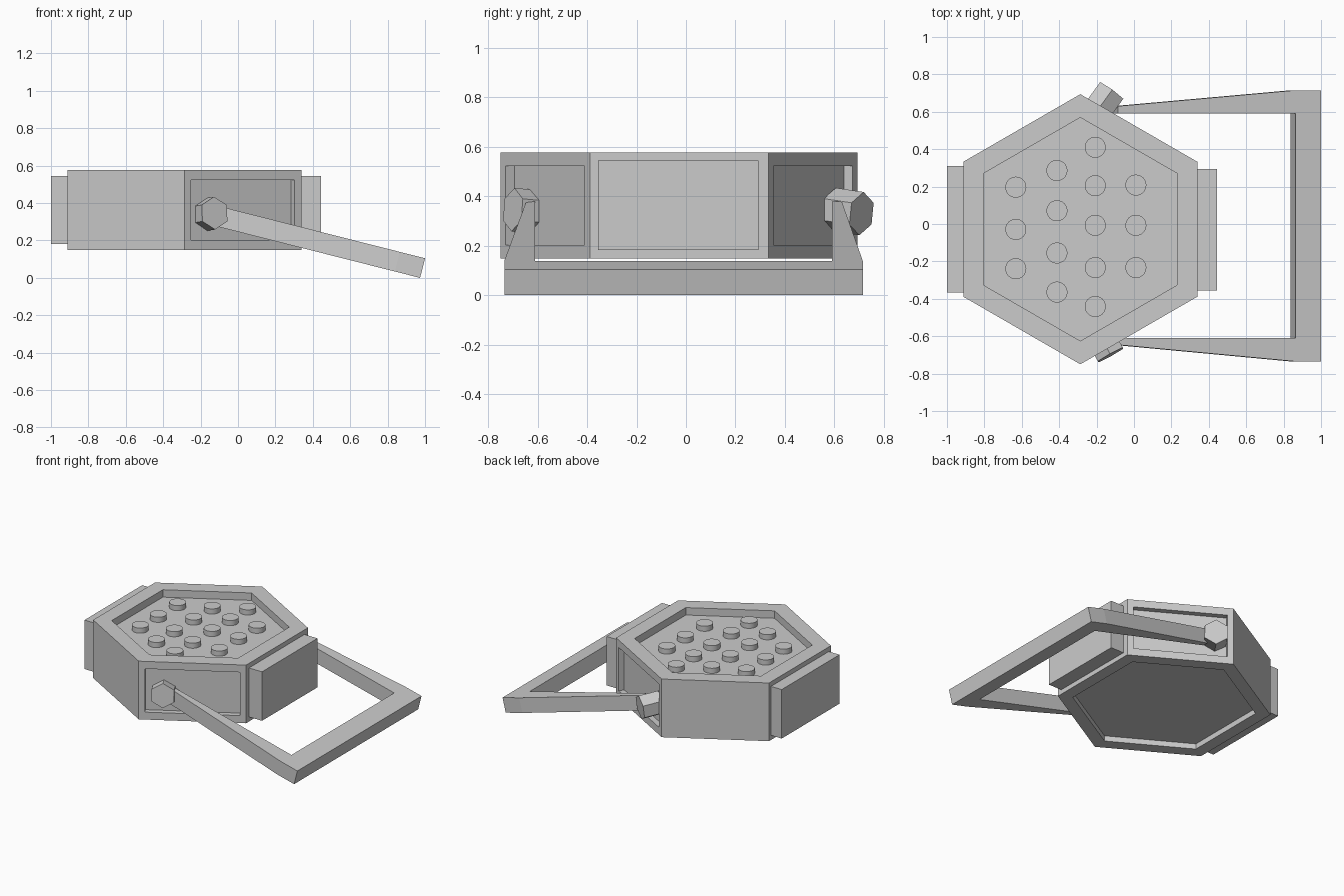
import bpy, bmesh
from math import cos, sin, pi, radians
from mathutils import Matrix, Vector

if "Cube" in bpy.data.objects:
    bpy.data.objects.remove(bpy.data.objects["Cube"])


def ngon(n, r):
    # regular polygon with a corner on +y
    return [(-r * sin(2 * pi * i / n), r * cos(2 * pi * i / n)) for i in range(n)]


def prism_mesh(pts, h, mat):
    # profile in local xy, extruded along local z, placed by mat
    bm = bmesh.new()
    f = bm.faces.new([bm.verts.new((x, y, 0)) for x, y in pts])
    ext = bmesh.ops.extrude_face_region(bm, geom=[f], use_keep_orig=True)["geom"]
    bmesh.ops.translate(bm, verts=[e for e in ext if isinstance(e, bmesh.types.BMVert)], vec=(0, 0, h))
    bm.transform(mat)
    bmesh.ops.recalc_face_normals(bm, faces=bm.faces[:])
    return bm


def finish(name, bm):
    me = bpy.data.meshes.new(name)
    bm.to_mesh(me)
    bm.free()
    ob = bpy.data.objects.new(name, me)
    bpy.context.collection.objects.link(ob)
    return ob


def recess(bm, face, sxy, sz, depth):
    # shrink a copy of the face inside its border, then sink it
    n, c = face.normal.copy(), face.calc_center_median()
    face = bmesh.ops.extrude_discrete_faces(bm, faces=[face])["faces"][0]
    for v in face.verts:
        d = v.co - c
        v.co = c + Vector((d.x * sxy, d.y * sxy, d.z * sz))
    face = bmesh.ops.extrude_discrete_faces(bm, faces=[face])["faces"][0]
    bmesh.ops.translate(bm, verts=face.verts[:], vec=-n * depth)


# hexagonal body with sunken top, bottom and two side panels
CX, CY = -0.287, -0.028
bm = prism_mesh(ngon(6, 0.722), 0.43, Matrix.Translation((CX, CY, 0.148)))
bm.normal_update()
for f in bm.faces[:]:
    n = f.normal
    if n.z > 0.5:
        recess(bm, f, 0.827, 1, 0.055)
    elif n.z < -0.5:
        recess(bm, f, 0.86, 1, 0.04)
    elif 0.3 < n.x < 0.7:
        recess(bm, f, 0.885, 0.745, 0.04)
finish("body", bm)

# end pads
for name, x0, x1, y0, y1 in (("left_pad", -1.0, -0.905, -0.365, 0.31),
                             ("right_pad", 0.33, 0.445, -0.355, 0.293)):
    pts = [(x0, y0), (x1, y0), (x1, y1), (x0, y1)]
    finish(name, prism_mesh(pts, 0.362, Matrix.Translation((0, 0, 0.182))))

# round studs in the tray, by column
columns = {-0.632: (0.197, -0.029, -0.239),
           -0.412: (0.286, 0.071, -0.155, -0.364),
           -0.207: (0.41, 0.205, -0.007, -0.233, -0.441),
           0.01: (0.208, -0.007, -0.233)}
for x, ys in columns.items():
    for y in ys:
        ob = finish("stud", prism_mesh(ngon(32, 0.056), 0.046, Matrix.Translation((x, y, 0.515))))
        bpy.context.view_layer.objects.active = ob
        ob.select_set(True)
        bpy.ops.object.shade_smooth_by_angle()
        ob.select_set(False)

# hexagonal pivot bolts
for name, tip, axis, length in (
        ("front_bolt", (-0.125, -0.70, 0.346), (0.48, -0.87, 0.08), 0.085),
        ("back_bolt", (-0.122, 0.71, 0.33), (0.58, 0.80, -0.12), 0.14)):
    z = Vector(axis).normalized()
    y = (Vector((0, 0, 1)) - z * z.z).normalized()
    x = y.cross(z)
    mat = Matrix((x, y, z)).transposed().to_4x4()
    mat.translation = Vector(tip) - z * length
    finish(name, prism_mesh(ngon(6, 0.088), length, mat))

# tilted U-shaped handle with tapering arms; origin at the outer top edge
outline = [(0, 0.715), (-0.14, 0.715), (-1.12, 0.63), (-1.12, 0.59), (-0.14, 0.59),
           (-0.14, -0.61), (-1.12, -0.61), (-1.12, -0.646), (-0.14, -0.735), (0, -0.735)]
tilt = radians(14.2)
mat = Matrix.Translation((1.0, 0, 0.108 * cos(tilt))) @ Matrix.Rotation(tilt, 4, 'Y')
finish("handle", prism_mesh(outline, -0.108, mat))
